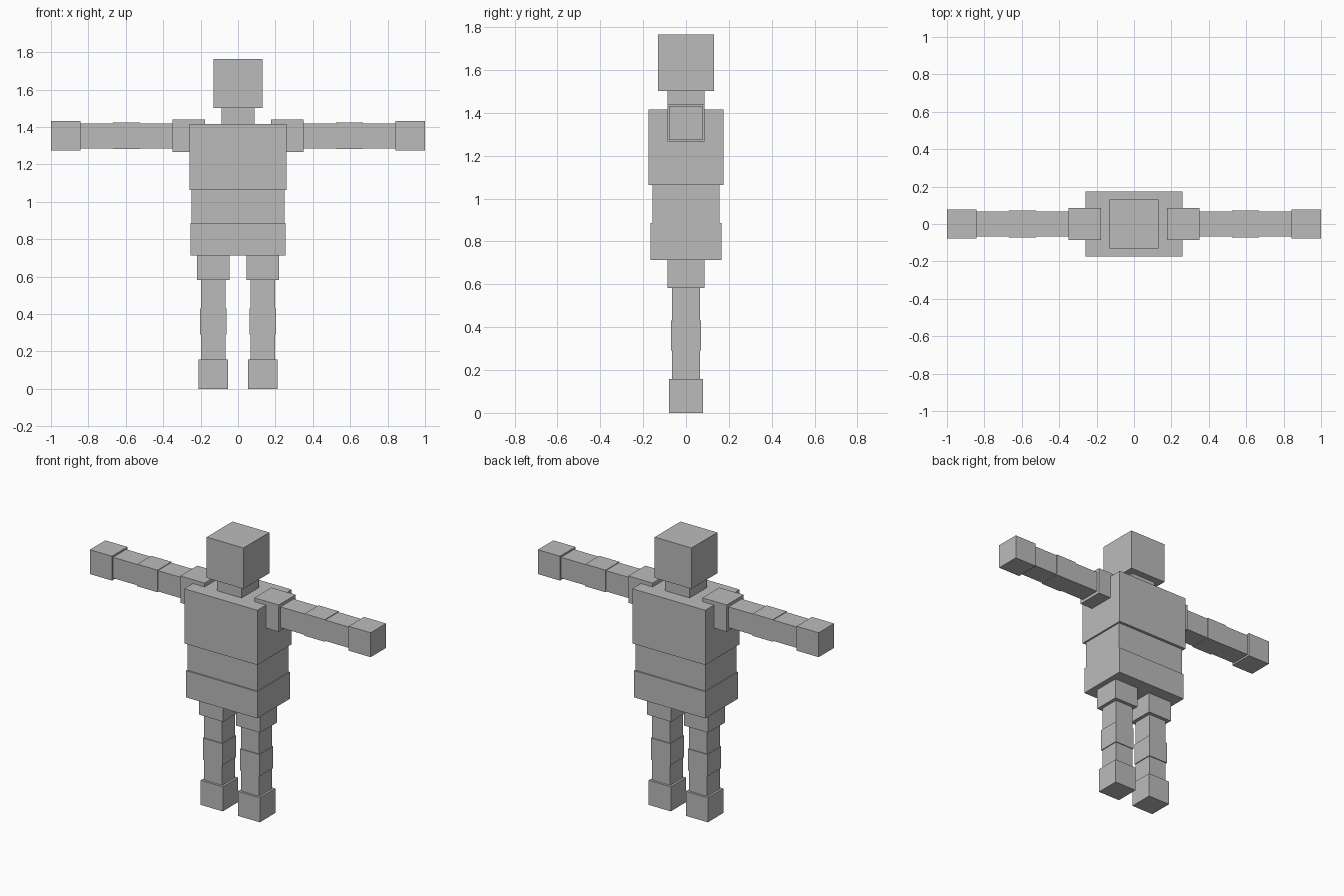
import bpy

if "Cube" in bpy.data.objects:
    bpy.data.objects.remove(bpy.data.objects["Cube"])

grey = bpy.data.materials.new("plain_grey")
grey.diffuse_color = (0.5, 0.5, 0.5, 1)
grey.use_nodes = True
grey.node_tree.nodes["Principled BSDF"].inputs["Base Color"].default_value = grey.diffuse_color


def box(name, x, y, z):
    """Box from x and z ranges and a half depth y, centred on y = 0."""
    bpy.ops.mesh.primitive_cube_add(size=1)
    ob = bpy.context.object
    ob.name = name
    ob.location = ((x[0] + x[1]) / 2, 0, (z[0] + z[1]) / 2)
    ob.scale = (x[1] - x[0], 2 * y, z[1] - z[0])
    bpy.ops.object.transform_apply(location=True, rotation=False, scale=True)
    ob.data.materials.append(grey)


# Head and body: half width, half depth, bottom, top
for name, w, d, z0, z1 in [
    ("head", 0.131, 0.131, 1.502, 1.765),
    ("neck", 0.0875, 0.0875, 1.33, 1.502),
    ("chest", 0.26, 0.175, 1.063, 1.415),
    ("abdomen", 0.249, 0.157, 0.886, 1.063),
    ("pelvis", 0.254, 0.166, 0.714, 0.886),
]:
    box(name, (-w, w), d, (z0, z1))

ARM_Z = 1.353   # arm axis height
LEG_X = 0.132   # leg axis offset

for side, s in (("left", 1), ("right", -1)):
    # Arm: inner end, outer end, half thickness
    for part, x0, x1, r in [
        ("shoulder", 0.177, 0.35, 0.0865),
        ("upper_arm", 0.35, 0.524, 0.067),
        ("elbow", 0.524, 0.668, 0.071),
        ("forearm", 0.668, 0.843, 0.067),
        ("hand", 0.843, 1.0, 0.0785),
    ]:
        box(f"{side}_{part}", sorted((s * x0, s * x1)), r, (ARM_Z - r, ARM_Z + r))

    # Leg: bottom, top, half thickness
    for part, z0, z1, r in [
        ("hip", 0.582, 0.755, 0.0865),
        ("thigh", 0.43, 0.582, 0.0645),
        ("knee", 0.29, 0.43, 0.07),
        ("shin", 0.158, 0.29, 0.0645),
        ("foot", 0.0, 0.158, 0.0785),
    ]:
        box(f"{side}_{part}", (s * LEG_X - r, s * LEG_X + r), r, (z0, z1))
